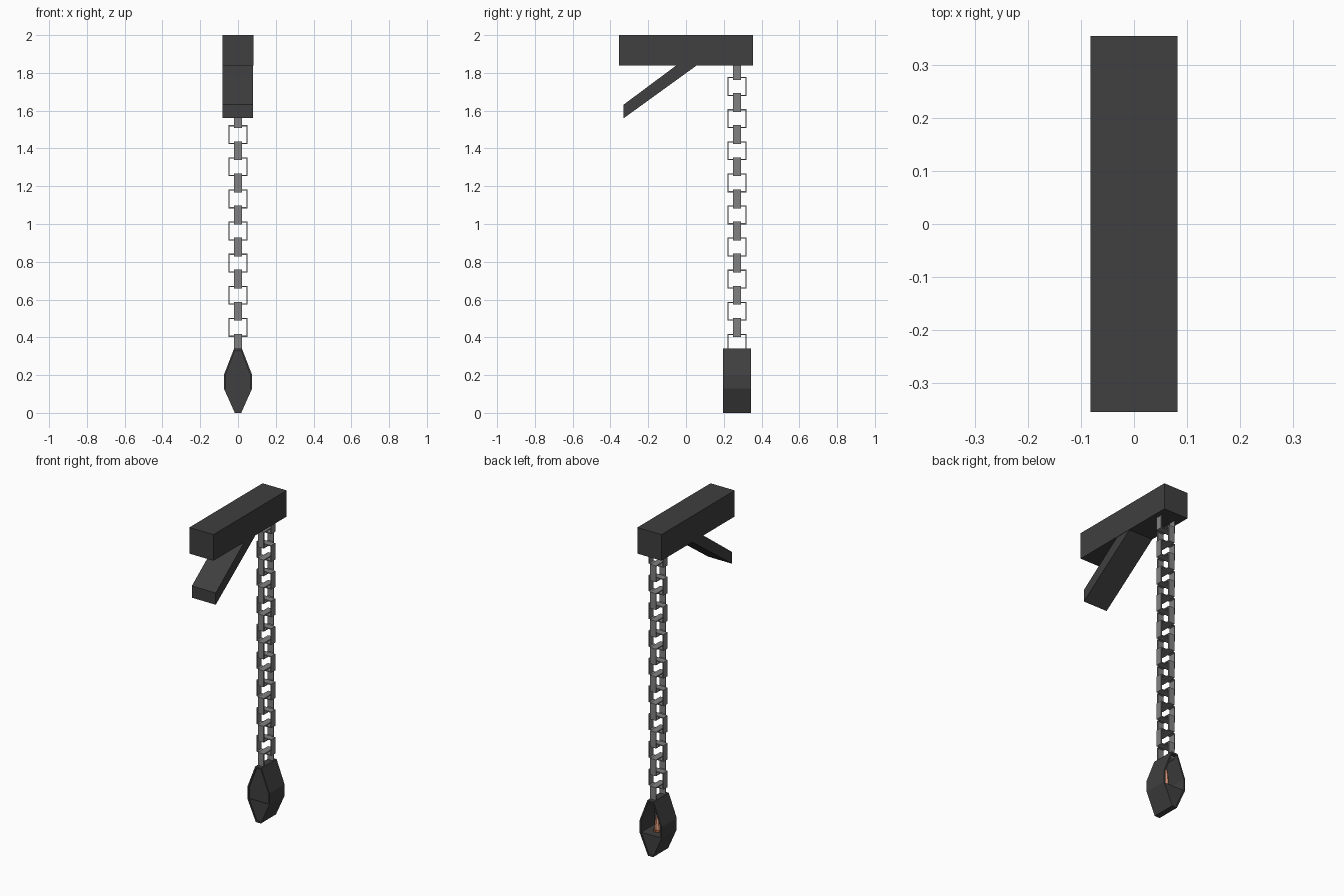
import bpy, bmesh
from mathutils import Matrix, Vector

if "Cube" in bpy.data.objects:
    bpy.data.objects.remove(bpy.data.objects["Cube"])


def material(name, rgb):
    m = bpy.data.materials.new(name)
    m.diffuse_color = (*rgb, 1)
    m.use_nodes = True
    m.node_tree.nodes["Principled BSDF"].inputs["Base Color"].default_value = m.diffuse_color
    return m


DARK = material("dark_iron", (0.05, 0.05, 0.05))
STEEL = material("chain_grey", (0.22, 0.22, 0.22))
WAX = material("candle_wax", (0.75, 0.33, 0.2))
EMBER = material("candle_base_brown", (0.3, 0.1, 0.03))


def finish(name, bm, mat):
    bmesh.ops.recalc_face_normals(bm, faces=bm.faces)
    mesh = bpy.data.meshes.new(name)
    bm.to_mesh(mesh)
    bm.free()
    mesh.materials.append(mat)
    ob = bpy.data.objects.new(name, mesh)
    bpy.context.collection.objects.link(ob)
    return ob


def extrude(name, pts, vec, mat):
    """Solid prism: 3D outline swept along vec."""
    bm = bmesh.new()
    face = bm.faces.new([bm.verts.new(p) for p in pts])
    new = bmesh.ops.extrude_face_region(bm, geom=[face], use_keep_orig=True)["geom"]
    bmesh.ops.translate(bm, vec=vec, verts=[g for g in new if isinstance(g, bmesh.types.BMVert)])
    return finish(name, bm, mat)


def tube(name, outer, inner, y0, y1, mat, matrix=Matrix()):
    """Hollow band: ring between two x-z outlines swept along y."""
    bm = bmesh.new()
    loops = [[bm.verts.new((x, y, z)) for x, z in prof]
             for prof, y in ((outer, y0), (outer, y1), (inner, y1), (inner, y0))]
    n = len(outer)
    for k in range(4):
        a, b = loops[k], loops[(k + 1) % 4]
        for i in range(n):
            j = (i + 1) % n
            bm.faces.new((a[i], a[j], b[j], b[i]))
    bm.transform(matrix)
    return finish(name, bm, mat)


# Beam and diagonal brace
extrude("beam", [(-0.082, y, z) for y, z in ((-0.355, 1.84), (0.355, 1.84), (0.355, 2), (-0.355, 2))],
        (0.164, 0, 0), DARK)
extrude("brace", [(-0.082, y, z) for y, z in ((-0.33, 1.56), (0.06, 1.842), (-0.048, 1.842), (-0.33, 1.632))],
        (0.162, 0, 0), DARK)

# Chain of square strap links, each turned a quarter from the last
def square(h):
    return [(-h, -h), (h, -h), (h, h), (-h, h)]


for i in range(18):
    m = Matrix.Translation((0, 0.27, 1.813 - 0.085 * i))
    if i % 2:
        m = m @ Matrix.Rotation(1.5707963, 4, 'Z')
    tube(f"chain_link_{i + 1}", square(0.05), square(0.044), -0.02, 0.02, STEEL, m)

# Lantern shell: faceted outline, open at the back
Y0, Y1 = 0.197, 0.344
def outline(pairs):
    return [(w, z) for w, z in pairs] + [(-w, z) for w, z in reversed(pairs)]


OUT = outline([(0.017, 0), (0.075, 0.13), (0.075, 0.2), (0.021, 0.34)])
INN = outline([(0.013, 0.01), (0.066, 0.132), (0.066, 0.198), (0.016, 0.33)])
tube("lantern_shell", OUT, INN, Y0, Y1, DARK)

# Front plate and filled bowl with a floor for the candle
extrude("lantern_front_plate", [(x, Y0 + 0.008, z) for x, z in INN], (0, 0.008, 0), DARK)
extrude("lantern_bowl", [(x, Y0 + 0.004, z) for x, z in outline([(0.013, 0.01), (0.066, 0.13)])],
        (0, Y1 - Y0 - 0.008, 0), DARK)


# Tapered candle on a small base
def cone(name, r1, r2, z0, z1, mat):
    bm = bmesh.new()
    bmesh.ops.create_cone(bm, cap_ends=True, segments=8, radius1=r1, radius2=r2, depth=z1 - z0,
                          matrix=Matrix.Translation((0, 0.27, (z0 + z1) / 2)))
    return finish(name, bm, mat)


cone("candle_base", 0.028, 0.026, 0.13, 0.142, EMBER)
cone("candle", 0.022, 0.01, 0.142, 0.26, WAX)
